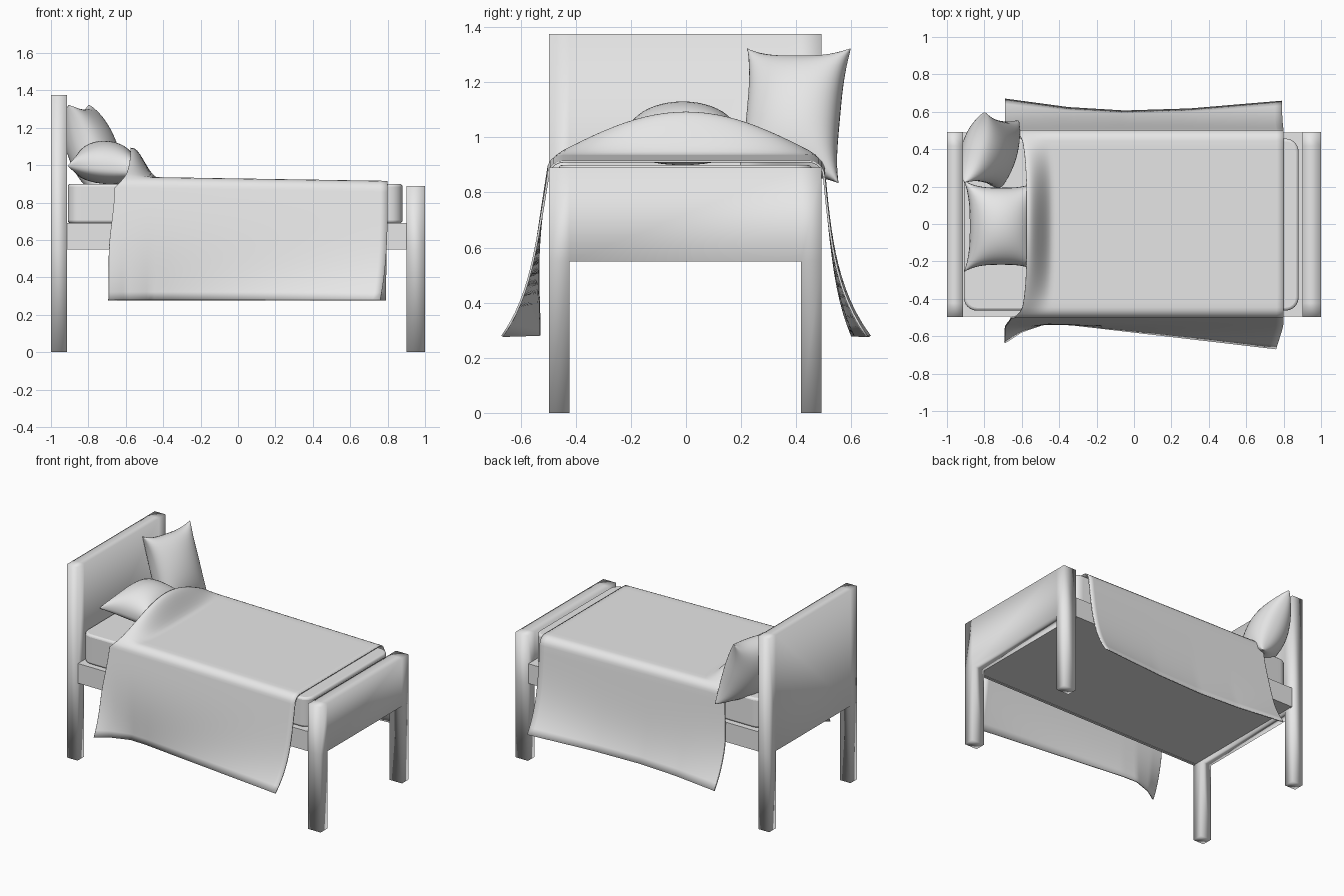
import bpy, bmesh, math
from mathutils import Vector, Matrix

cube = bpy.data.objects.get("Cube")
if cube:
    bpy.data.objects.remove(cube, do_unlink=True)

grey = bpy.data.materials.new("plain_grey")
grey.use_nodes = True
grey.diffuse_color = (0.8, 0.8, 0.8, 1)
grey.node_tree.nodes["Principled BSDF"].inputs["Base Color"].default_value = (0.8, 0.8, 0.8, 1)


def finish(name, bm, bevel=0, segments=2, angle=40):
    bmesh.ops.recalc_face_normals(bm, faces=bm.faces)
    mesh = bpy.data.meshes.new(name)
    bm.to_mesh(mesh)
    bm.free()
    mesh.materials.append(grey)
    obj = bpy.data.objects.new(name, mesh)
    bpy.context.collection.objects.link(obj)
    if bevel:
        mod = obj.modifiers.new("soft_edges", "BEVEL")
        mod.width, mod.segments = bevel, segments
    bpy.ops.object.select_all(action="DESELECT")
    obj.select_set(True)
    bpy.context.view_layer.objects.active = obj
    bpy.ops.object.shade_smooth_by_angle(angle=math.radians(angle))
    return obj


def box(name, x0, x1, y0, y1, z0, z1):
    bm = bmesh.new()
    bmesh.ops.create_cube(bm, size=1)
    for v in bm.verts:
        v.co = ((x0 + x1) / 2 + v.co.x * (x1 - x0),
                (y0 + y1) / 2 + v.co.y * (y1 - y0),
                (z0 + z1) / 2 + v.co.z * (z1 - z0))
    return finish(name, bm)


# End boards: a row of panel cells with a leg cell under each end, softly shaded
OUT_FRONT, OUT_BACK, LEG, LOW = -0.498, 0.492, 0.075, 0.55


def end_board(name, x0, x1, top):
    ys = (OUT_FRONT, OUT_FRONT + LEG, OUT_BACK - LEG, OUT_BACK)
    zs = (0, LOW, top)
    bm = bmesh.new()
    grid = [[bm.verts.new((x0, y, z)) for z in zs] for y in ys]
    faces = []
    for i, j in ((0, 0), (2, 0), (0, 1), (1, 1), (2, 1)):
        faces.append(bm.faces.new((grid[i][j], grid[i + 1][j],
                                   grid[i + 1][j + 1], grid[i][j + 1])))
    made = bmesh.ops.extrude_face_region(bm, geom=faces, use_keep_orig=True)["geom"]
    bmesh.ops.translate(bm, vec=(x1 - x0, 0, 0),
                        verts=[g for g in made if isinstance(g, bmesh.types.BMVert)])
    return finish(name, bm, angle=180)


end_board("headboard", -1, -0.915, 1.375)
end_board("footboard", 0.9, 1, 0.89)

# Side rails and the base panel between them
box("front_rail", -0.92, 0.905, OUT_FRONT + 0.004, -0.475, LOW, 0.69)
box("back_rail", -0.92, 0.905, 0.47, OUT_BACK - 0.004, LOW, 0.69)
box("base_panel", -0.92, 0.905, -0.476, 0.471, 0.553, 0.69)

# Mattress: rounded corners in plan, softened top and bottom rims
bm = bmesh.new()
bmesh.ops.create_cube(bm, size=1)
for v in bm.verts:
    v.co = (-0.015 + v.co.x * 1.79, -0.003 + v.co.y * 0.92, 0.795 + v.co.z * 0.21)
upright = [e for e in bm.edges if abs(e.verts[0].co.z - e.verts[1].co.z) > 0.1]
bmesh.ops.bevel(bm, geom=upright, offset=0.07, segments=6, profile=0.5, affect="EDGES")
finish("mattress", bm, 0.015, 3)


# Pillows: two puffed grids joined along a pinched seam
def pillow(name, centre, across, up, over, under, pinch):
    across, up = Vector(across), Vector(up)
    place = Matrix((across, up, across.cross(up).normalized())).transposed()
    bm = bmesh.new()
    for height in (over, -under):
        made = bmesh.ops.create_grid(bm, x_segments=24, y_segments=24, size=1)
        for v in made["verts"]:
            s, t = math.sin(v.co.x * math.pi / 2), math.sin(v.co.y * math.pi / 2)
            puff = max(0, (1 - s * s) * (1 - t * t)) ** 0.42
            local = Vector((s * (1 - pinch * (1 - abs(t) ** 3)),
                            t * (1 - pinch * (1 - abs(s) ** 3)), height * puff))
            v.co = Vector(centre) + place @ local
    bmesh.ops.remove_doubles(bm, verts=bm.verts, dist=0.0005)
    return finish(name, bm, angle=80)


pillow("flat_pillow", (-0.71, -0.012, 0.98), (0.2, 0, -0.015), (0, 0.245, 0), 0.15, 0.08, 0.16)
pillow("leaning_pillow", (-0.762, 0.388, 1.078), (0.055, 0.188, 0), (-0.09, 0.022, 0.245),
       0.115, 0.145, 0.13)


# Blanket: a cross-section swept along the bed, lifted over the pillow
def smooth(a, b, x):
    t = min(1, max(0, (x - a) / (b - a)))
    return t * t * (3 - 2 * t)


def along(points, x):
    for (x0, y0), (x1, y1) in zip(points, points[1:]):
        if x <= x1:
            return y0 + (y1 - y0) * (x - x0) / (x1 - x0)
    return points[-1][1]


HEMS = {-1: [(-0.7, 0.645), (-0.6, 0.58), (-0.47, 0.535), (-0.35, 0.54), (0.76, 0.67)],
        1: [(-0.7, 0.672), (-0.35, 0.625), (-0.05, 0.607), (0.3, 0.618), (0.8, 0.66)]}
BULGE = {-1: 0.03, 1: 0.018}
TOP, ARC, DROP, LENGTH = 12, 5, 14, 56
FLAT, ROUND = 0.445, 0.06


def blanket_point(u, k):
    side = -1 if k < 0 else 1
    k = abs(k)
    drop = max(0, (k - TOP - ARC) / DROP)
    spread = min(1, k / (TOP + ARC))
    head = -0.575 - 0.085 * spread ** 4 - 0.03 * smooth(0, 0.6, drop)
    foot = 0.8 - (0.04 * drop ** 3 if side < 0 else 0.01 * drop)
    x = head + (foot - head) * u
    rim = 0.929 - 0.016 * x
    turn = min(1, max(0, (k - TOP) / ARC)) * math.pi / 2
    y = FLAT * min(1, k / TOP) + ROUND * math.sin(turn)
    z = rim - ROUND * (1 - math.cos(turn))
    # Raised fold at the pillow, fading towards both sides
    lift = 0.155 * smooth(-0.43, -0.565, x - (head + 0.575) * (1 - u))
    z += lift * math.cos(math.pi / 2 * min(1, y / 0.475))
    if drop:
        y += (along(HEMS[side], x) - y) * drop ** 3
        y += BULGE[side] * math.sin(math.pi * drop)
        z += (0.28 - z) * drop
    return x, side * y, z


bm = bmesh.new()
half = TOP + ARC + DROP
rows = [[bm.verts.new(blanket_point((i / LENGTH) ** 1.5, k)) for k in range(-half, half + 1)]
        for i in range(LENGTH + 1)]
for r0, r1 in zip(rows, rows[1:]):
    for j in range(2 * half):
        bm.faces.new((r0[j], r1[j], r1[j + 1], r0[j + 1]))
blanket = finish("blanket", bm, angle=60)
cloth = blanket.modifiers.new("cloth_thickness", "SOLIDIFY")
cloth.thickness = 0.008
cloth.offset = -1
